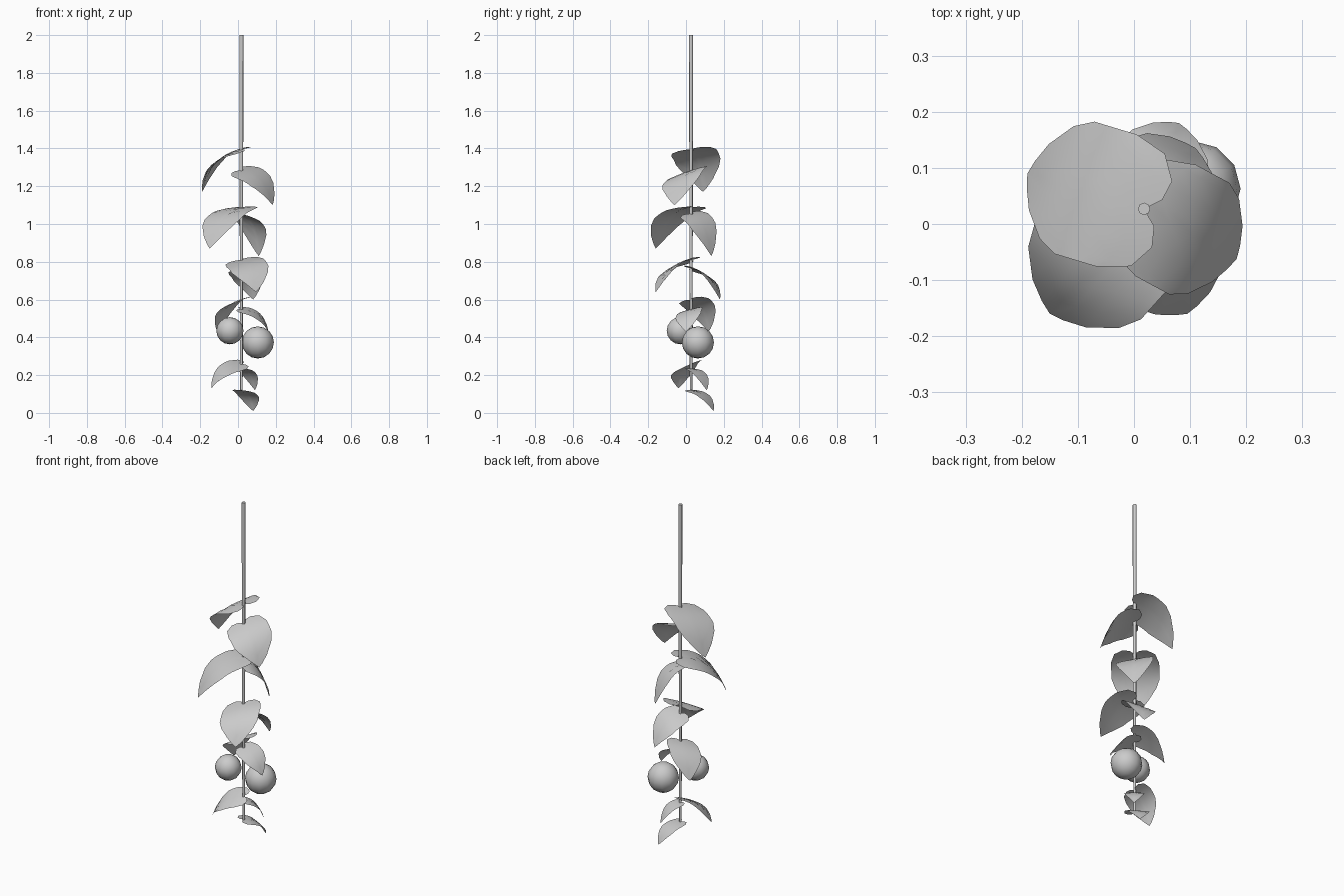
import bpy, math
from mathutils import Vector

if "Cube" in bpy.data.objects:
    bpy.data.objects.remove(bpy.data.objects["Cube"])

grey = bpy.data.materials.new("soft_grey")
grey.diffuse_color = (0.6, 0.6, 0.6, 1)
grey.use_nodes = True
grey.node_tree.nodes["Principled BSDF"].inputs["Base Color"].default_value = grey.diffuse_color

STEM_X, STEM_Y = 0.018, 0.027


def finish(ob, name):
    ob.name = name
    ob.data.materials.append(grey)
    return ob


# Heart outline: start and end of each lengthwise strip, by sideways position
STRIPS = [(-1, 0.16, 0.46), (-0.85, -0.03, 0.62), (-0.5, -0.14, 0.82),
          (-0.2, -0.11, 0.94), (0, 0.0, 1.0), (0.2, -0.11, 0.94),
          (0.5, -0.14, 0.82), (0.85, -0.03, 0.62), (1, 0.16, 0.46)]
ROWS = 6


def leaf(name, base_z, tip, width, roll):
    """Heart-shaped sheet that leaves the stem level and droops to its tip."""
    reach = Vector((tip[0] - STEM_X, tip[1] - STEM_Y, 0))
    drop = base_z - tip[2]
    side = Vector((-reach.y, reach.x, 0)).normalized()
    a = math.radians(roll)
    verts, faces = [], []
    for s, start, end in STRIPS:
        for j in range(ROWS):
            t = start + (end - start) * j / (ROWS - 1)
            if t < 0:                      # lobes behind the stalk
                out, down = 1.1 * t, 0.1 * t
            else:                          # drooping blade
                out = 1.55 * t * (1 - t) + t * t
                down = 0.2 * t * (1 - t) + t * t
            fade = max(0, 1 - max(t, 0) ** 2)   # roll fades toward the tip
            p = Vector((STEM_X, STEM_Y, base_z)) + reach * out
            p += side * (s * width / 2 * math.cos(a))
            p.z += s * width / 2 * math.sin(a) * fade - drop * down
            p.z -= 0.03 * width * s * s
            verts.append(p)
    for i in range(len(STRIPS) - 1):
        for j in range(ROWS - 1):
            k = i * ROWS + j
            faces.append((k, k + ROWS, k + ROWS + 1, k + 1)[::-1])
    me = bpy.data.meshes.new(name)
    me.from_pydata(verts, [], faces)
    me.shade_smooth()
    ob = bpy.data.objects.new(name, me)
    bpy.context.collection.objects.link(ob)
    return finish(ob, name)


# Leaves from top to bottom: stem height, tip position, width, roll
LEAVES = [
    (1.395, (-0.19, 0.09, 1.17), 0.25, -10),
    (1.285, (0.183, -0.062, 1.10), 0.235, 16),
    (1.09, (-0.15, -0.16, 0.87), 0.255, 1),
    (1.055, (0.11, 0.135, 0.83), 0.20, 12),
    (0.81, (0.095, -0.16, 0.64), 0.215, 13),
    (0.765, (0.08, 0.18, 0.60), 0.175, -14),
    (0.60, (-0.11, 0.12, 0.43), 0.18, -14),
    (0.55, (0.16, 0.0, 0.43), 0.14, 14),
    (0.26, (-0.14, -0.04, 0.13), 0.155, -22),
    (0.235, (0.09, 0.11, 0.12), 0.105, 0),
    (0.12, (0.08, 0.145, 0.01), 0.125, 4),
]
for i, args in enumerate(LEAVES):
    leaf(f"leaf_{i + 1}", *args)

# Stem, slightly thinner at its lower end
bpy.ops.mesh.primitive_cone_add(vertices=8, radius1=0.007, radius2=0.011, depth=1.88,
                                location=(STEM_X, STEM_Y, 1.06))
finish(bpy.context.object, "stem")
bpy.ops.object.shade_smooth_by_angle(angle=math.radians(50))

# Round fruits
for name, r, loc in [("small_fruit", 0.072, (-0.043, -0.03, 0.435)),
                     ("large_fruit", 0.085, (0.105, 0.063, 0.373))]:
    bpy.ops.mesh.primitive_uv_sphere_add(segments=12, ring_count=8, radius=r, location=loc)
    finish(bpy.context.object, name)
    bpy.ops.object.shade_smooth()
